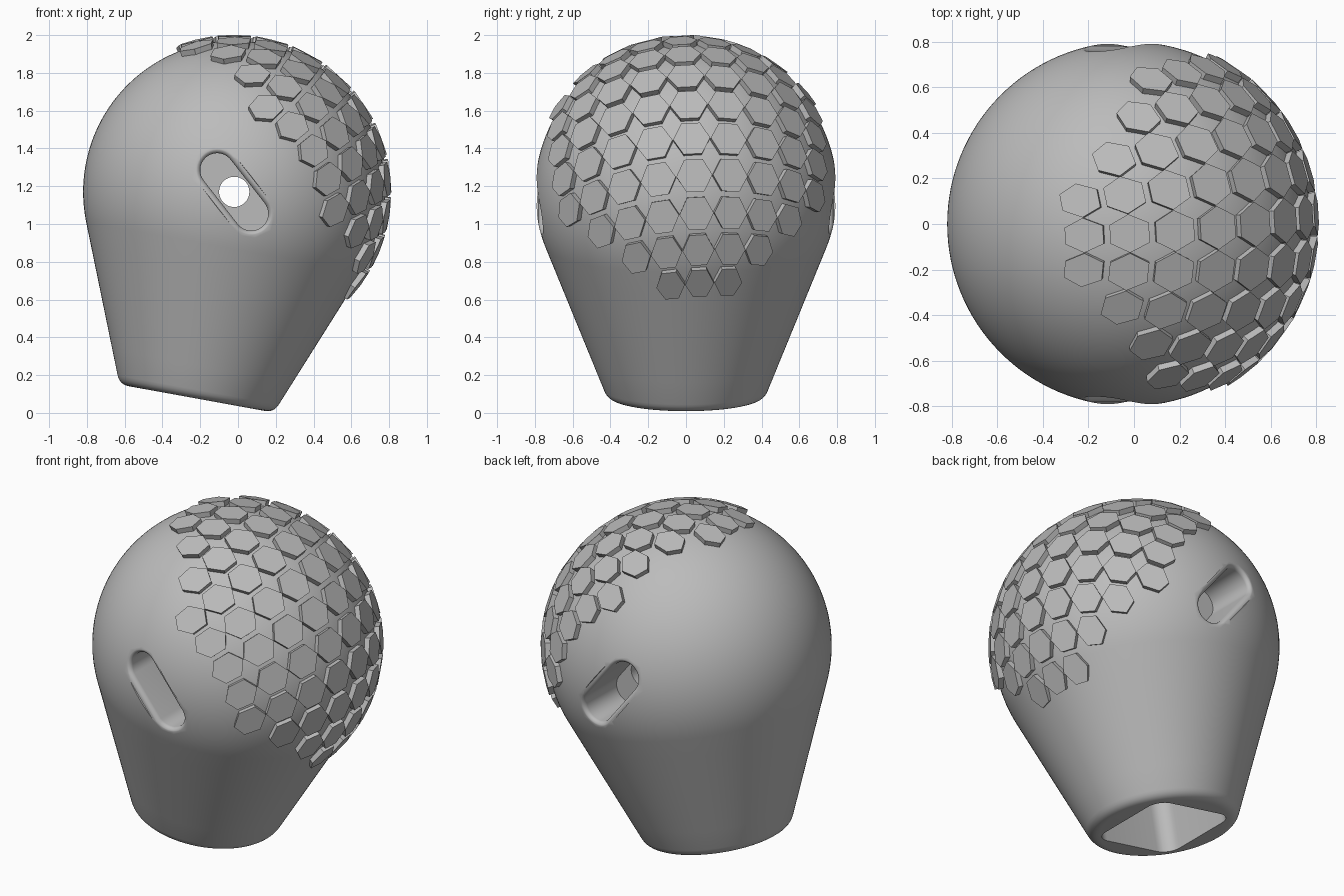
import bpy, bmesh, math
from math import sin, cos, pi, radians, sqrt
from mathutils import Matrix, Vector

if "Cube" in bpy.data.objects:
    bpy.data.objects.remove(bpy.data.objects["Cube"], do_unlink=True)

CENTER = Vector((-0.02, 0, 1.17))
R = 0.8
TILT = Matrix.Translation(CENTER) @ Matrix.Rotation(radians(10.3), 4, 'Y')

grey = bpy.data.materials.new("plain grey")
grey.use_nodes = True
grey.diffuse_color = (0.5, 0.5, 0.5, 1)
grey.node_tree.nodes["Principled BSDF"].inputs["Base Color"].default_value = (0.5, 0.5, 0.5, 1)


def make_object(name, bm, matrix=None):
    bmesh.ops.recalc_face_normals(bm, faces=bm.faces)
    if matrix:
        bm.transform(matrix)
    mesh = bpy.data.meshes.new(name)
    bm.to_mesh(mesh)
    bm.free()
    mesh.materials.append(grey)
    obj = bpy.data.objects.new(name, mesh)
    bpy.context.collection.objects.link(obj)
    return obj


def loft(bm, rings):
    """Skin a list of point rings and cap both ends."""
    loops = [[bm.verts.new(p) for p in ring] for ring in rings]
    n = len(loops[0])
    for a, b in zip(loops, loops[1:]):
        for k in range(n):
            bm.faces.new((a[k], a[(k + 1) % n], b[(k + 1) % n], b[k]))
    bm.faces.new(loops[0])
    bm.faces.new(loops[-1])


def activate(obj):
    bpy.ops.object.select_all(action='DESELECT')
    obj.select_set(True)
    bpy.context.view_layer.objects.active = obj


# Body: ball running into a tangent tapered neck, lathed around a tilted axis
base_r, base_z, fillet = 0.415, -1.112, 0.05
tangent = math.atan2(base_z, base_r) + math.acos(R / math.hypot(base_r, base_z))
steps = 56
profile = []
for k in range(steps + 1):
    a = radians(89) + (tangent - radians(89)) * k / steps
    profile.append((R * cos(a), R * sin(a)))
start = Vector(profile[-1])
corner = Vector((base_r, base_z))
on_cone = corner + (start - corner).normalized() * fillet
on_base = corner - Vector((fillet, 0))
for k in range(1, 6):
    profile.append(tuple(start.lerp(on_cone, k / 6)))
for k in range(7):
    t = k / 6
    profile.append(tuple(on_cone.lerp(corner, t).lerp(corner.lerp(on_base, t), t)))

SEG = 128
bm = bmesh.new()
loft(bm, [[(r * cos(2 * pi * k / SEG), r * sin(2 * pi * k / SEG), z) for k in range(SEG)]
          for r, z in profile])
body = make_object("body", bm, TILT)


# Cutters
def stadium(radius, half_length, n=20):
    pts = []
    for end in (1, -1):
        for k in range(n + 1):
            a = -pi / 2 + pi * k / n + (0 if end > 0 else pi)
            pts.append((end * half_length + radius * cos(a), radius * sin(a)))
    return pts


def slot_cutter(side):
    """Slanted slot whose mouth flares along the ball surface."""
    slant = Matrix.Rotation(radians(-52), 2)
    rings = []
    for radius, depth in ((0.09, None), (0.09, 0.03), (0.092, 0.02), (0.098, 0.01),
                          (0.106, 0.003), (0.12, -0.004), (0.13, -0.06)):
        ring = []
        for p in stadium(radius, 0.146):
            x, z = slant @ Vector(p)
            y = 0.45 if depth is None else sqrt(R * R - x * x - z * z) - depth
            ring.append(CENTER + Vector((x, side * y, z)))
        rings.append(ring)
    bm = bmesh.new()
    loft(bm, rings)
    return make_object("slot_cutter", bm)


bm = bmesh.new()
bmesh.ops.create_cone(bm, cap_ends=True, segments=48, radius1=0.08, radius2=0.08, depth=1.4)
hole = make_object("hole_cutter", bm, Matrix.Translation(CENTER) @ Matrix.Rotation(pi / 2, 4, 'X'))

bm = bmesh.new()
bmesh.ops.create_cube(bm, size=1, matrix=Matrix.Translation((0, 0, -0.9)) @ Matrix.Diagonal((0.55, 0.55, 0.8, 1)))
uprights = [e for e in bm.edges if abs(e.verts[0].co.z - e.verts[1].co.z) > 0.1]
bmesh.ops.bevel(bm, geom=uprights, offset=0.09, segments=8, profile=0.5, affect='EDGES')
socket = make_object("socket_cutter", bm, TILT)

for cutter in (slot_cutter(-1), slot_cutter(1), hole, socket):
    mod = body.modifiers.new("cut", 'BOOLEAN')
    mod.operation = 'DIFFERENCE'
    mod.solver = 'EXACT'
    mod.object = cutter
    activate(body)
    bpy.ops.object.modifier_apply(modifier=mod.name)
    bpy.data.objects.remove(cutter, do_unlink=True)
activate(body)
bpy.ops.object.shade_smooth_by_angle(angle=radians(30))

# Hexagonal plates: a flat grid with clipped corners wrapped over the ball
lon = radians(34)
normal = Vector((cos(lon), 0, sin(lon)))
up = Vector((-sin(lon), 0, cos(lon)))
side_axis = Vector((0, 1, 0))
pitch, hex_r = radians(14), radians(6.9)
twist = Matrix.Rotation(radians(-4.5), 2)


def wrap(p, radius):
    u, v = twist @ Vector(p)
    v += radians(1)
    d = max(math.hypot(u, v), 1e-6)
    return CENTER + radius * (cos(d) * normal + sin(d) / d * (u * up + v * side_axis))


bm = bmesh.new()
for i in range(-5, 6):
    for j in range(-4, 5):
        if abs(i) + abs(j) > 6:
            continue
        corners = [(i * pitch + hex_r * sin(k * pi / 3), j * pitch + hex_r * cos(k * pi / 3))
                   for k in range(6)]
        loft(bm, [[wrap(c, r) for c in corners] for r in (0.78, 0.832)])
make_object("hexagonal_plates", bm)
